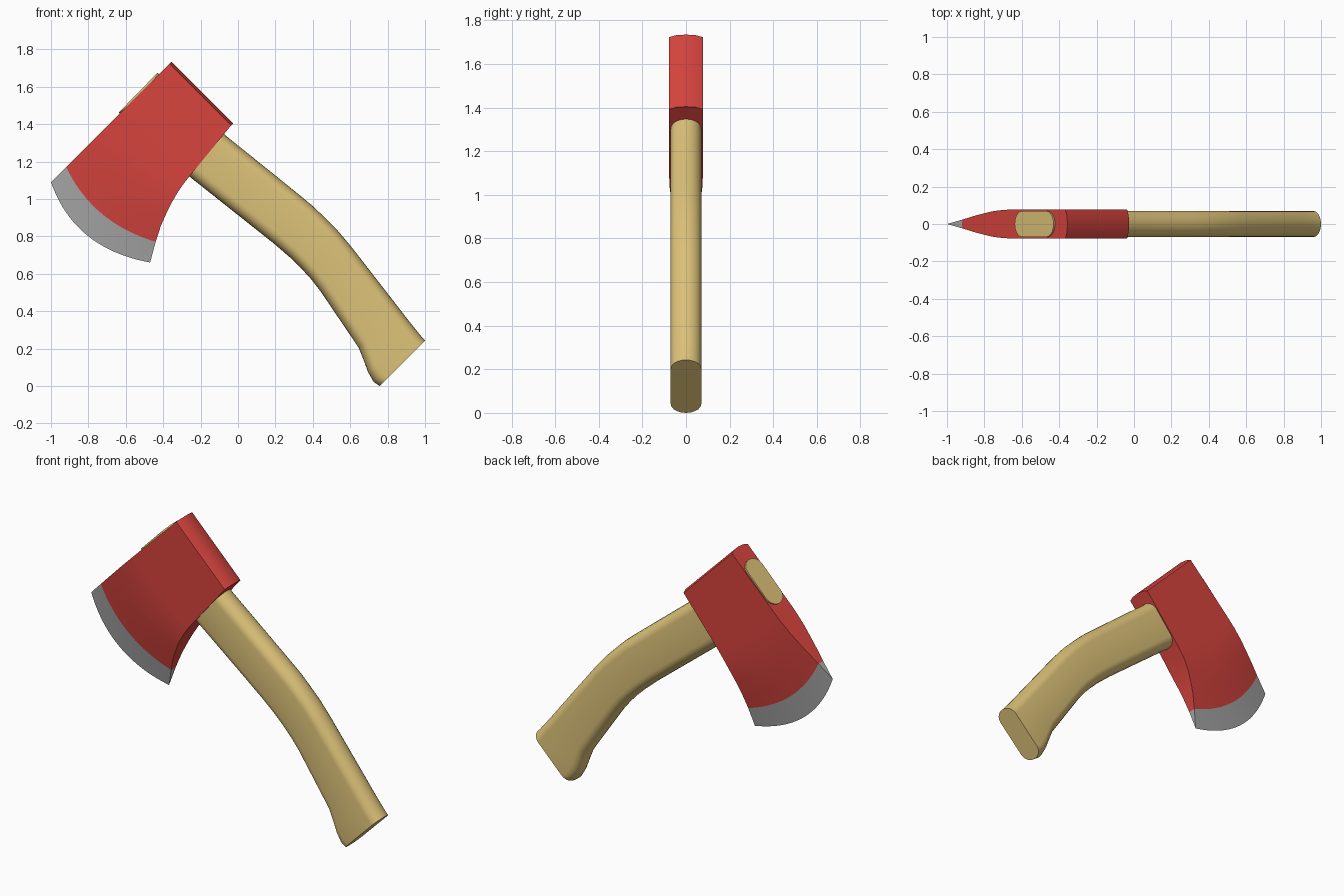
import bpy, bmesh, math
from mathutils import Vector

if "Cube" in bpy.data.objects:
    bpy.data.objects.remove(bpy.data.objects["Cube"])


def material(name, rgb):
    m = bpy.data.materials.new(name)
    m.diffuse_color = (*rgb, 1)
    m.use_nodes = True
    m.node_tree.nodes["Principled BSDF"].inputs["Base Color"].default_value = m.diffuse_color
    return m


RED = material("red paint", (0.68, 0.058, 0.048))
STEEL = material("bare steel", (0.40, 0.40, 0.40))
WOOD = material("light wood", (0.72, 0.54, 0.19))


def finish(name, bm, mats, angle):
    bmesh.ops.recalc_face_normals(bm, faces=bm.faces)
    me = bpy.data.meshes.new(name)
    bm.to_mesh(me)
    bm.free()
    ob = bpy.data.objects.new(name, me)
    bpy.context.collection.objects.link(ob)
    for m in mats:
        me.materials.append(m)
    bpy.ops.object.select_all(action='DESELECT')
    ob.select_set(True)
    bpy.context.view_layer.objects.active = ob
    bpy.ops.object.shade_smooth_by_angle(angle=math.radians(angle))
    return ob


# Axe head: u runs from poll to cutting edge, v along the poll, both at 45 degrees
def head_point(u, v, y):
    r = math.sqrt(0.5)
    return Vector((0.685 - r * (u + v), y, 0.685 + r * (v - u)))


# stations: u at top, u at bottom, v at bottom, bulge, half thickness
STATIONS = [
    (-0.006, -0.006, 1.011, 0.0, 0.0),
    (-0.002, -0.002, 1.011, 0.0, 0.045),
    (0.010, 0.010, 1.011, 0.0, 0.077),
    (0.36, 0.361, 0.976, 0.0, 0.077),
    (0.42, 0.41, 0.970, 0.01, 0.077),
    (0.48, 0.46, 0.961, 0.02, 0.0755),
    (0.56, 0.53, 0.943, 0.035, 0.068),
    (0.62, 0.58, 0.926, 0.048, 0.058),
    (0.70, 0.655, 0.897, 0.06, 0.043),
    (0.79, 0.735, 0.856, 0.07, 0.023),
    (0.905, 0.834, 0.799, 0.10, 0.0),
]
TOP, ROWS = 1.478, 20
bm = bmesh.new()
sides = {}
for i, (ut, ub, vb, bulge, h) in enumerate(STATIONS):
    for j in range(ROWS + 1):
        w = j / ROWS
        u = ut + (ub - ut) * w + bulge * 4 * w * (1 - w)
        v = TOP + (vb - TOP) * w
        a = bm.verts.new(head_point(u, v, h))
        b = bm.verts.new(head_point(u, v, -h)) if h else a
        sides[i, j] = (a, b)


def head_face(verts, i):
    f = bm.faces.new(list(dict.fromkeys(verts)))
    f.material_index = 1 if i == len(STATIONS) - 2 else 0


for i in range(len(STATIONS) - 1):
    for j in range(ROWS):
        for s in (0, 1):
            head_face([sides[i, j][s], sides[i + 1, j][s],
                       sides[i + 1, j + 1][s], sides[i, j + 1][s]], i)
    for j in (0, ROWS):
        head_face([sides[i, j][0], sides[i + 1, j][0],
                   sides[i + 1, j][1], sides[i, j][1]], i)
finish("axe_head", bm, [RED, STEEL], 30)

# Handle: pairs of upper and lower outline points, lofted with a rounded section
PAIRS = [
    (-0.43, 1.675, -0.638, 1.462),
    (-0.06, 1.334, -0.26, 1.12),
    (0.20, 1.125, 0.02, 0.898),
    (0.33, 1.02, 0.19, 0.763),
    (0.40, 0.962, 0.275, 0.69),
    (0.46, 0.904, 0.335, 0.632),
    (0.53, 0.834, 0.39, 0.572),
    (0.60, 0.752, 0.44, 0.508),
    (0.85, 0.43, 0.645, 0.205),
    (0.90, 0.365, 0.673, 0.135),
    (0.945, 0.308, 0.695, 0.075),
    (0.98, 0.265, 0.725, 0.022),
    (1.0, 0.243, 0.757, 0.0),
]
HALF, ROUND, SEG = 0.07, 0.058, 10
bm = bmesh.new()
rings = []
for xa, za, xb, zb in PAIRS:
    upper, lower = Vector((xa, 0, za)), Vector((xb, 0, zb))
    mid, axis = (upper + lower) / 2, (upper - lower).normalized()
    flat = (upper - lower).length / 2 - ROUND
    ring = []
    for end in (0, 1):
        for k in range(SEG + 1):
            a = math.pi * (end + k / SEG)
            shift = (flat if end == 0 else -flat) + ROUND * math.sin(a)
            ring.append(bm.verts.new(mid + axis * shift + Vector((0, HALF * math.cos(a), 0))))
    rings.append(ring)
for r0, r1 in zip(rings, rings[1:]):
    for k in range(len(r0)):
        n = (k + 1) % len(r0)
        bm.faces.new((r0[k], r0[n], r1[n], r1[k]))
bm.faces.new(rings[0])
bm.faces.new(rings[-1])
finish("handle", bm, [WOOD], 40)
